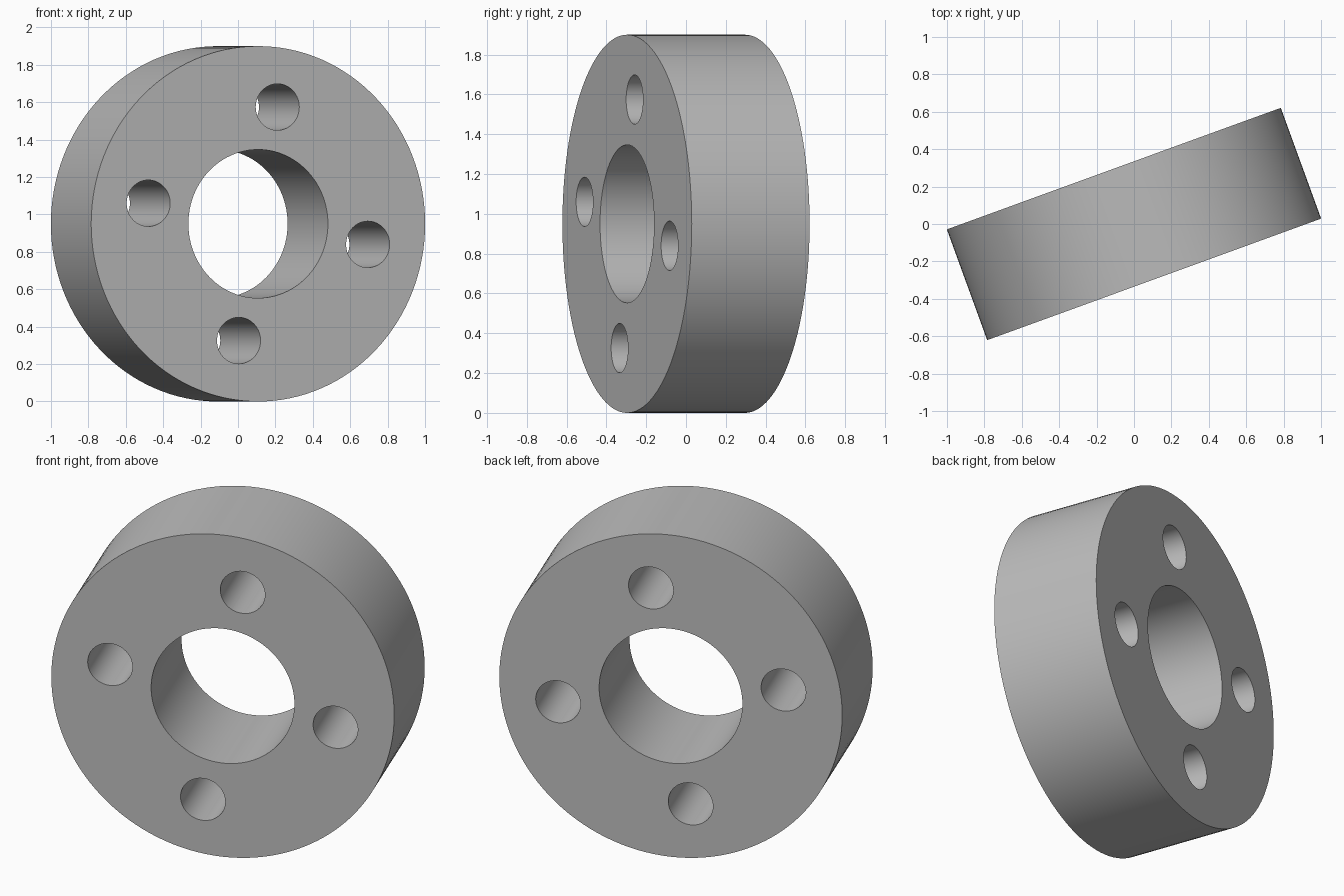
import bpy
from math import radians, sin, cos, pi

cube = bpy.data.objects.get("Cube")
if cube:
    bpy.data.objects.remove(cube, do_unlink=True)

RADIUS, THICKNESS = 0.95, 0.63
BORE, BOLT, BOLT_CIRCLE = 0.397, 0.124, 0.634
TURN = radians(20)

grey = bpy.data.materials.new("plain grey")
grey.use_nodes = True
colour = (0.5, 0.5, 0.5, 1)
grey.diffuse_color = colour
grey.node_tree.nodes["Principled BSDF"].inputs["Base Color"].default_value = colour


def cylinder(name, radius, depth, u=0.0, v=0.0, sides=64):
    """Cylinder along the ring's axis, offset by u across and v up its face."""
    bpy.ops.mesh.primitive_cylinder_add(
        vertices=sides, radius=radius, depth=depth,
        location=(u * cos(TURN), u * sin(TURN), RADIUS + v),
        rotation=(pi / 2, 0, TURN))
    obj = bpy.context.object
    obj.name = name
    obj.data.materials.append(grey)
    return obj


# Thick ring body
ring = cylinder("ring_body", RADIUS, THICKNESS, sides=128)

# Centre bore and four bolt holes, all cut straight through
cutters = [cylinder("bore_cutter", BORE, THICKNESS * 2, sides=96)]
for i in range(4):
    a = radians(80) + i * pi / 2
    cutters.append(cylinder("bolt_hole_cutter", BOLT, THICKNESS * 2,
                            BOLT_CIRCLE * cos(a), BOLT_CIRCLE * sin(a)))

bpy.ops.object.select_all(action='DESELECT')
bpy.context.view_layer.objects.active = ring
ring.select_set(True)
for cutter in cutters:
    cutter.hide_render = True
    mod = ring.modifiers.new("hole", 'BOOLEAN')
    mod.operation = 'DIFFERENCE'
    mod.solver = 'EXACT'
    mod.object = cutter
    bpy.ops.object.modifier_apply(modifier=mod.name)
    bpy.data.objects.remove(cutter, do_unlink=True)

# Smooth walls with crisp rims
bpy.ops.object.shade_smooth_by_angle(angle=radians(30))
